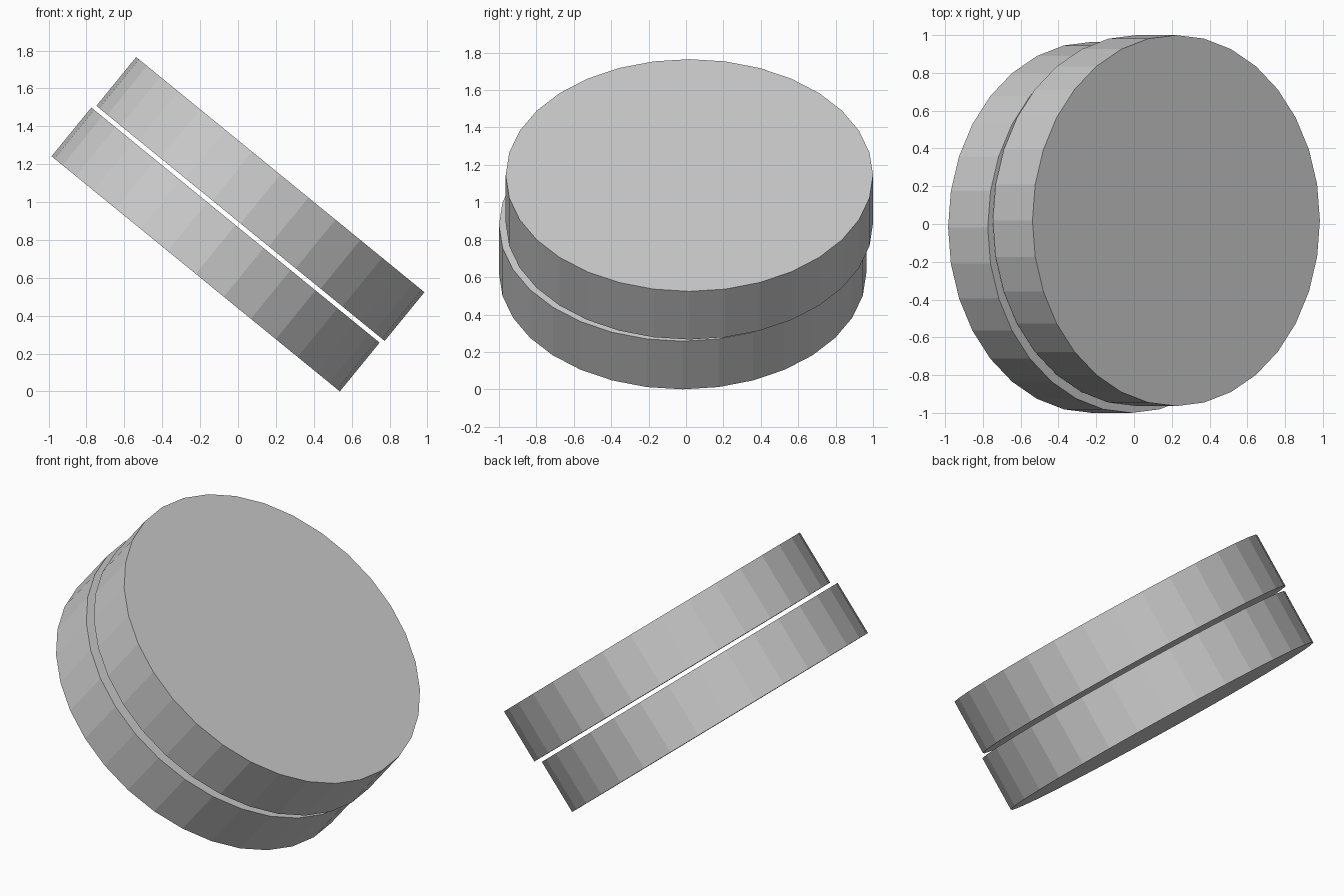
import bpy, math
from mathutils import Euler, Vector

if "Cube" in bpy.data.objects:
    bpy.data.objects.remove(bpy.data.objects["Cube"])

TILT = Euler((0, math.radians(39.2), 0))
CENTRE = Vector((0, 0, 0.8827))
RADIUS, THICKNESS = 0.982, 0.332


def disc(name, side):
    # each disc is shifted slightly off the shared axis, mirrored through the centre
    offset = Vector((0.0075, 0.018, 0.178)) * side
    offset.rotate(TILT)
    bpy.ops.mesh.primitive_cylinder_add(
        vertices=32, radius=RADIUS, depth=THICKNESS,
        location=CENTRE + offset, rotation=TILT)
    bpy.context.object.name = name


# two tilted flat-shaded discs with a thin gap between them
disc("upper_disc", 1)
disc("lower_disc", -1)
